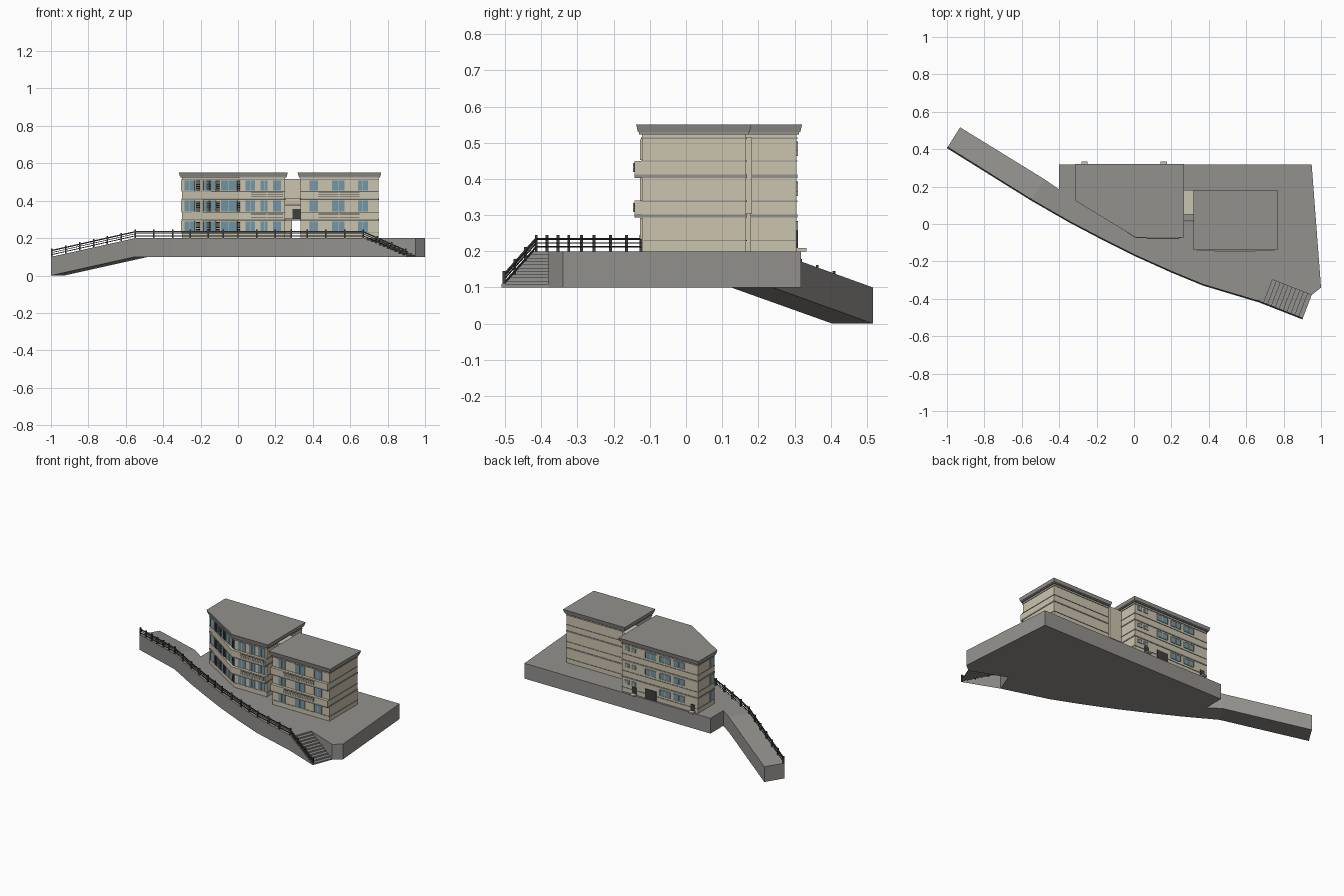
import bpy, bmesh, math
from mathutils import Vector, Matrix

if "Cube" in bpy.data.objects:
    bpy.data.objects.remove(bpy.data.objects["Cube"])


def material(name, c):
    m = bpy.data.materials.new(name)
    m.diffuse_color = (*c, 1)
    m.use_nodes = True
    m.node_tree.nodes["Principled BSDF"].inputs["Base Color"].default_value = m.diffuse_color
    return m


CONCRETE = material("grey concrete", (0.29, 0.285, 0.27))
BEIGE = material("beige plaster", (0.60, 0.55, 0.42))
GLASS = material("blue glass", (0.17, 0.31, 0.39))
DARK = material("dark metal", (0.05, 0.05, 0.05))


def finish(name, bm, mat):
    bmesh.ops.recalc_face_normals(bm, faces=bm.faces)
    me = bpy.data.meshes.new(name)
    bm.to_mesh(me)
    bm.free()
    me.materials.append(mat)
    ob = bpy.data.objects.new(name, me)
    bpy.context.collection.objects.link(ob)
    return ob


def prisms(name, mat, items):
    """items: (outline, z0, z1) or (bottom outline, z0, z1, top outline)"""
    bm = bmesh.new()
    for it in items:
        lo, z0, z1 = it[:3]
        hi = it[3] if len(it) > 3 else lo
        a = [bm.verts.new((x, y, z0)) for x, y in lo]
        b = [bm.verts.new((x, y, z1)) for x, y in hi]
        bm.faces.new(a[::-1])
        bm.faces.new(b)
        for i in range(len(a)):
            j = (i + 1) % len(a)
            bm.faces.new((a[i], a[j], b[j], b[i]))
    return finish(name, bm, mat)


def rect(x0, x1, y0, y1):
    return [(x0, y0), (x1, y0), (x1, y1), (x0, y1)]


def offset(poly, d):
    """Grow a counter-clockwise outline by d"""
    out = []
    n = len(poly)
    for i in range(n):
        p, q, r = (Vector(poly[k % n]) for k in (i - 1, i, i + 1))
        e, f = (q - p).normalized(), (r - q).normalized()
        a, b = Vector((e.y, -e.x)), Vector((f.y, -f.x))
        out.append(tuple(q + (a + b) * (d / (1 + a.dot(b)))))
    return out


def plate(p, q, s0, s1, z0, z1, d0, d1):
    """Prism item on wall p-q between fractions s0 and s1, from depth d0 to d1"""
    p, q = Vector(p), Vector(q)
    u = (q - p).normalized()
    n = Vector((u.y, -u.x))
    a, b = p.lerp(q, s0), p.lerp(q, s1)
    return ([tuple(a + n * d1), tuple(b + n * d1), tuple(b + n * d0), tuple(a + n * d0)], z0, z1)


# terrace with a notch for the stairs
front = [(-0.55, 0.125), (-0.35, 0.01), (-0.16, -0.09), (0, -0.17),
         (0.2, -0.26), (0.37, -0.33), (0.67, -0.42)]
terrace = front + [(0.72, -0.29), (0.95, -0.38), (1.0, -0.34), (0.95, 0.318),
                   (-0.4, 0.318), (-0.4, 0.185), (-0.48, 0.24)]
prisms("terrace", CONCRETE, [(terrace, 0.1, 0.2)])

# sloping ramp
bm = bmesh.new()
ends = [[bm.verts.new((x, y, z)) for (x, y), z in ((f, zt - 0.1), (b, zt - 0.1), (b, zt), (f, zt))]
        for f, b, zt in (((-1, 0.405), (-0.93, 0.517), 0.1), ((-0.55, 0.125), (-0.48, 0.24), 0.2))]
bm.faces.new(ends[0])
bm.faces.new(ends[1][::-1])
for i in range(4):
    j = (i + 1) % 4
    bm.faces.new((ends[0][i], ends[0][j], ends[1][j], ends[1][i]))
finish("ramp", bm, CONCRETE)

# stairs, open underneath, with a closed front cheek
bm = bmesh.new()
A, B, D = Vector((0.67, -0.42, 0)), Vector((0.72, -0.29, 0)), Vector((0.23, -0.09, 0))
N = 11
prof = []
for i in range(N):
    z = 0.2 - 0.1 * i / N
    prof += [(i / N, z), ((i + 1) / N, z)]
prof.append((1, 0.1))
rows = [[bm.verts.new(c + D * t + Vector((0, 0, z))) for t, z in prof] for c in (A, B)]
for i in range(len(prof) - 1):
    bm.faces.new((rows[0][i], rows[0][i + 1], rows[1][i + 1], rows[1][i]))
corner = bm.verts.new(A + Vector((0, 0, 0.1)))
bm.faces.new([corner] + rows[0][::-1])
finish("stairs", bm, CONCRETE)

# buildings: walls, floor bands and cornice roofs
left = [(-0.3, 0.135), (0.012, -0.055), (0.25, -0.055), (0.25, 0.305), (-0.3, 0.305)]
right = rect(0.335, 0.75, -0.122, 0.165)
for label, wall in (("left", left), ("right", right)):
    prisms(label + "_walls", BEIGE, [(wall, 0.2, 0.53)])
    prisms(label + "_floor_bands", CONCRETE,
           [(offset(wall, 0.003), z, z + h) for z, h in
            ((0.228, 0.003), (0.293, 0.009), (0.337, 0.003), (0.403, 0.009), (0.448, 0.003), (0.51, 0.005))])
    prisms(label + "_roof", CONCRETE,
           [(offset(wall, 0.008), 0.523, 0.53), (offset(wall, 0.011), 0.53, 0.551, offset(wall, 0.016))])

# projecting balcony fronts on grey slabs
ol = offset(left, 0.02)
orr = offset(right, 0.02)
strips = [[(-0.3, ol[0][1] + 0.012), ol[1], (0.25, ol[1][1]), left[2], left[1], left[0]],
          [(0.335, orr[0][1]), (0.75, orr[1][1]), right[1], right[0]]]
prisms("balcony_fronts", BEIGE, [(s, z + 0.01, z + 0.047) for s in strips for z in (0.293, 0.403)])
prisms("balcony_slabs", CONCRETE, [(s, z, z + 0.01) for s in strips for z in (0.293, 0.403)])

# balustrade openings with light bars
gaps, bars = [], []
for x0, x1, y in ((0.07, 0.24, ol[1][1]), (0.43, 0.65, orr[0][1])):
    for z in (0.309, 0.419):
        gaps.append((rect(x0, x1, y - 0.002, y), z, z + 0.025))
        bars += [(rect(x0, x1, y - 0.004, y), z + k, z + k + 0.005) for k in (0.003, 0.010, 0.017)]
        bars.append((rect((x0 + x1) / 2 - 0.003, (x0 + x1) / 2 + 0.003, y - 0.004, y), z, z + 0.025))
prisms("balustrade_gaps", DARK, gaps)
prisms("balustrade_bars", BEIGE, bars)

# windows: glass plates with thin frames
glass, frames, slats = [], [], []


def window(p, q, s0, s1, z0, z1):
    glass.append(plate(p, q, s0, s1, z0, z1, 0, 0.003))
    w = 0.0025 / (Vector(q) - Vector(p)).length
    for s in (s0, (s0 + s1) / 2, s1):
        frames.append(plate(p, q, s - w / 2, s + w / 2, z0, z1, 0, 0.005))
    for z in (z0, z1 - 0.002):
        frames.append(plate(p, q, s0, s1, z, z + 0.002, 0, 0.005))


def by_x(p, q, x):
    return (x - p[0]) / (q[0] - p[0])


front_windows = [(left[0], left[1], ((-0.285, -0.23), (-0.185, -0.12), (-0.09, -0.005))),
                 (left[1], left[2], ((0.04, 0.092), (0.12, 0.16), (0.185, 0.232))),
                 (right[0], right[1], ((0.38, 0.43), (0.5, 0.57), (0.64, 0.695)))]
for floor in range(3):
    z0 = (0.232, 0.341, 0.452)[floor]
    z1 = (0.292, 0.402, 0.509)[floor]
    for p, q, spans in front_windows:
        for a, b in spans:
            window(p, q, by_x(p, q, a), by_x(p, q, b), z0, z1)
    window(left[4], left[0], 0.72, 0.95, z0, z1)
    # rear windows, small pair plus wide ones
    p, q = left[3], left[4]
    for a, b in ((0.228, 0.197), (0.18, 0.15)):
        window(p, q, by_x(p, q, a), by_x(p, q, b), z0 + 0.025, z0 + 0.05)
    for a, b in ((0.08, 0.0), (-0.025, -0.1), (-0.125, -0.2)):
        if floor or a < 0:
            window(p, q, by_x(p, q, a), by_x(p, q, b), z0 + 0.012, z0 + 0.052)
    # louvred shutters on the slanted front
    p, q = left[0], left[1]
    for x in (-0.212, -0.155, -0.107, 0.006):
        s = by_x(p, q, x)
        for k in range(6):
            z = z0 + 0.002 + k * 0.0095
            slats.append(plate(p, q, s - 0.03, min(s + 0.03, 1), z, z + 0.006, 0, 0.007))
prisms("window_glass", GLASS, glass)
prisms("window_frames", BEIGE, frames)
prisms("louvres", DARK, slats)

# rear doors, doorsteps and the link door
prisms("doors", DARK, [(rect(0.0, 0.08, 0.305, 0.309), 0.2, 0.262),
                       (rect(0.145, 0.175, 0.305, 0.309), 0.2, 0.25),
                       (rect(-0.28, -0.25, 0.305, 0.309), 0.2, 0.25),
                       (rect(0.292, 0.333, 0.046, 0.05), 0.303, 0.357)])
prisms("doorsteps", BEIGE, [(rect(x - 0.017, x + 0.017, 0.305, 0.333), 0.2, 0.209) for x in (0.16, -0.265)])

# raised link between the buildings, with landings
prisms("link", BEIGE, [(rect(0.25, 0.335, 0.05, 0.182), 0.305, 0.515),
                       (rect(0.25, 0.29, 0.05, 0.18), 0.2, 0.305),
                       (rect(0.25, 0.335, 0.012, 0.018), 0.385, 0.415)])
prisms("link_landings", CONCRETE, [(rect(0.25, 0.335, 0.012, 0.05), z, z + 0.01) for z in (0.295, 0.375)])

# railing along ramp, terrace edge and stairs
bm = bmesh.new()


def bar(a, b, w):
    d = b - a
    rot = d.to_track_quat('Z', 'Y').to_matrix().to_4x4()
    bmesh.ops.create_cube(bm, size=1, matrix=Matrix.Translation((a + b) / 2) @ rot
                          @ Matrix.Diagonal((w, w, d.length, 1)))


path = [Vector((-0.995, 0.409, 0.1))] + [Vector((x, y + 0.006, 0.2)) for x, y in front] + [Vector((0.897, -0.503, 0.1))]
for a, b in zip(path, path[1:]):
    for h, w in ((0.034, 0.006), (0.023, 0.003), (0.012, 0.004)):
        up = Vector((0, 0, h))
        bar(a + up, b + up, w)
    n = max(1, round((b - a).length / 0.095))
    for i in range(n):
        p = a.lerp(b, i / n)
        bar(p, p + Vector((0, 0, 0.045)), 0.008)
bar(path[-1], path[-1] + Vector((0, 0, 0.045)), 0.008)
finish("railing", bm, DARK)
